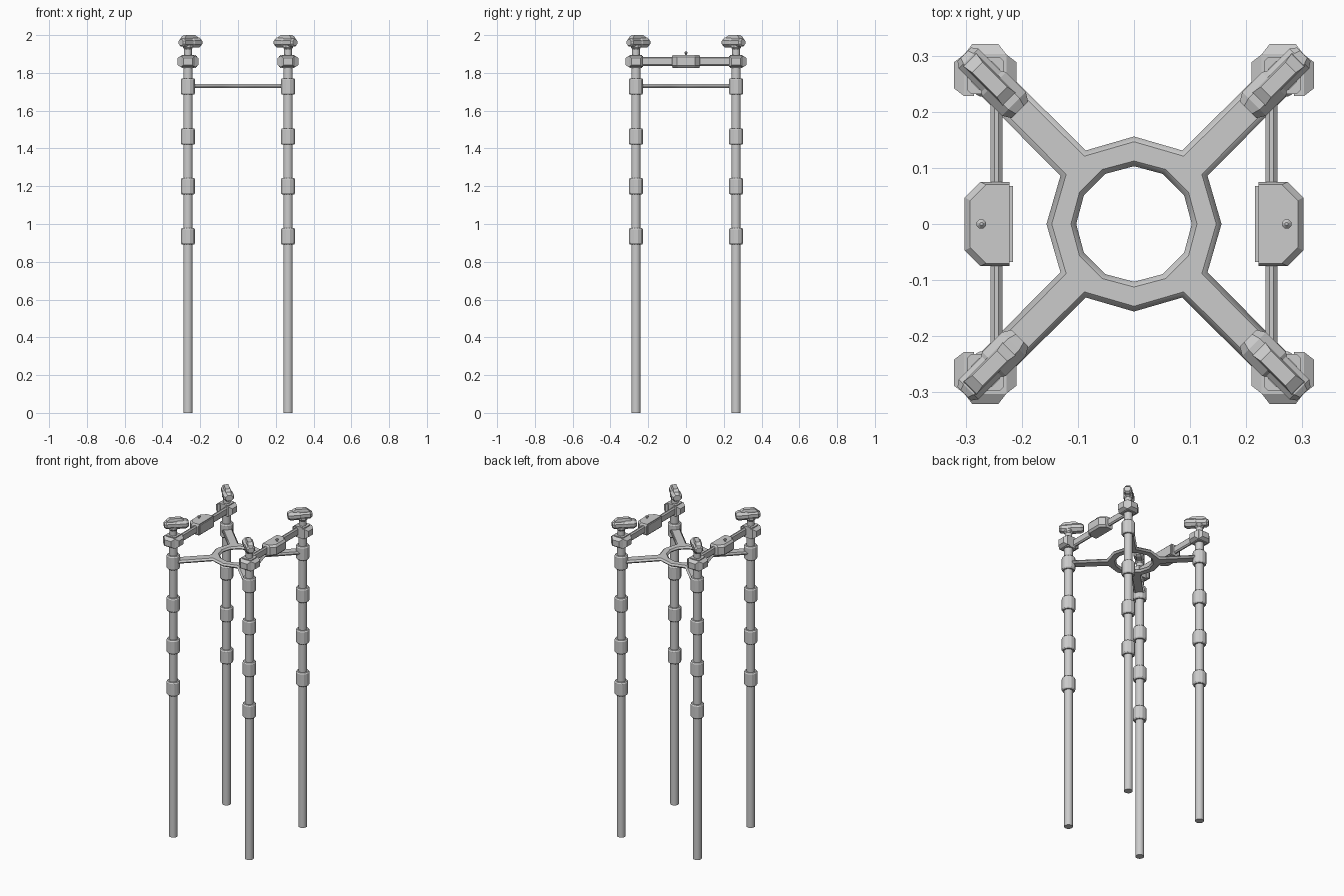
import bpy, bmesh, math
from mathutils import Matrix, Vector

if "Cube" in bpy.data.objects:
    bpy.data.objects.remove(bpy.data.objects["Cube"])

P = 0.265          # pole offset from the centre in x and y


def loft(name, rings, matrix=Matrix(), mirror=(False, False), smooth=False):
    """Skin a list of equal-length rings, cap both ends, mirror about the origin."""
    bm = bmesh.new()
    loops = [[bm.verts.new(matrix @ Vector(p)) for p in r] for r in rings]
    for a, b in zip(loops, loops[1:]):
        n = len(a)
        for i in range(n):
            bm.faces.new((a[i], a[(i + 1) % n], b[(i + 1) % n], b[i]))
    bm.faces.new(loops[0][::-1])
    bm.faces.new(loops[-1])
    bmesh.ops.recalc_face_normals(bm, faces=bm.faces)
    me = bpy.data.meshes.new(name)
    bm.to_mesh(me)
    bm.free()
    ob = bpy.data.objects.new(name, me)
    bpy.context.collection.objects.link(ob)
    if any(mirror):
        m = ob.modifiers.new("mirror", 'MIRROR')
        m.use_axis = (mirror[0], mirror[1], False)
        m.use_mirror_merge = False
    if smooth:
        bpy.context.view_layer.objects.active = ob
        ob.select_set(True)
        bpy.ops.object.shade_smooth_by_angle(angle=math.radians(35))
        ob.select_set(False)
    return ob


def ngon(r, z, n=16):
    return [(r * math.cos((i + .5) * math.tau / n), r * math.sin((i + .5) * math.tau / n), z)
            for i in range(n)]


def rect(w, h, z, c=None):
    """Rectangle ring, with corners cut by c when given."""
    x, y = w / 2, h / 2
    if c is None:
        return [(-x, -y, z), (x, -y, z), (x, y, z), (-x, y, z)]
    return [(-x + c, -y, z), (x - c, -y, z), (x, -y + c, z), (x, y - c, z),
            (x - c, y, z), (-x + c, y, z), (-x, y - c, z), (-x, -y + c, z)]


def frame(origin, axis, up):
    """Local z runs along axis, local y along up."""
    a, u = Vector(axis).normalized(), Vector(up)
    m = Matrix((u.cross(a), u, a)).transposed().to_4x4()
    m.translation = origin
    return m


ALL = (True, True)
SIDES = (True, False)
at_pole = Matrix.Translation((P, P, 0))

# Poles with thinner necks at the top
loft("poles", [ngon(.025, 0), ngon(.025, 1.83)], at_pole, ALL, True)
loft("necks", [ngon(.021, 1.82), ngon(.021, 1.945)], at_pole, ALL, True)

# Joint collars
for k, z in enumerate((.935, 1.2, 1.463, 1.728)):
    loft(f"collar_{k + 1}", [ngon(.034, z - .043, 12), ngon(.039, z - .036, 12),
                             ngon(.039, z + .036, 12), ngon(.034, z + .043, 12)], at_pole, ALL)

# Bracket blocks: core with tapered faces
loft("bracket_core", [rect(.066, .066, 1.826, .008), rect(.066, .066, 1.896, .008)], at_pole, ALL)
for label, d in (("outer", (1, 0, 0)), ("inner", (-1, 0, 0)), ("end", (0, 1, 0))):
    loft(f"bracket_{label}_face",
         [rect(.074, .060, .020), rect(.074, .060, .038), rect(.046, .036, .056)],
         frame((P, P, 1.86), d, (0, 0, 1)), ALL)

# Star-shaped spreader plate: twelve-sided opening, four arms, chamfered rim
outline = []
for k in range(4):
    c, s = math.cos(k * math.pi / 2), math.sin(k * math.pi / 2)
    for x, y in ((.156, 0), (.131, .086), (P + .022, P - .022), (P - .022, P + .022), (.086, .131)):
        outline.append((x * c - y * s, x * s + y * c))
hole = [(.103 * math.cos(i * math.pi / 6), .103 * math.sin(i * math.pi / 6)) for i in range(12)]
cu = bpy.data.curves.new("spreader_plate", 'CURVE')
cu.dimensions, cu.fill_mode = '2D', 'BOTH'
cu.extrude, cu.bevel_depth, cu.bevel_resolution, cu.offset = .001, .009, 0, -.009
for pts in (outline, hole):
    sp = cu.splines.new('POLY')
    sp.points.add(len(pts) - 1)
    for p, (x, y) in zip(sp.points, pts):
        p.co = (x, y, 0, 1)
    sp.use_cyclic_u = True
plate = bpy.data.objects.new("spreader_plate", cu)
bpy.context.collection.objects.link(plate)
plate.location.z = 1.73
bpy.context.view_layer.objects.active = plate
plate.select_set(True)
bpy.ops.object.convert(target='MESH')
plate.select_set(False)

# Side rails joining front and back brackets
loft("side_rails", [rect(.021, .048, -P, .007), rect(.021, .048, P, .007)],
     frame((.245, 0, 1.861), (0, 1, 0), (0, 0, 1)), SIDES)


# Control boxes on the rails, with cut outer corners, a back plate and a pin
def box_ring(inset, z):
    o, h = .302 - inset, .075 - inset / 2
    return [(.222, -h, z), (o - .028, -h, z), (o, -h + .028, z),
            (o, h - .028, z), (o - .028, h, z), (.222, h, z)]


loft("control_boxes", [box_ring(.01, 1.826), box_ring(0, 1.838),
                       box_ring(0, 1.884), box_ring(.01, 1.896)], mirror=SIDES)
loft("control_box_back_plates", [rect(.012, .136, 1.832), rect(.012, .136, 1.890)],
     Matrix.Translation((.222, 0, 0)), SIDES)
loft("control_box_pins", [ngon(.005, 1.89, 8), ngon(.005, 1.902, 8), ngon(.009, 1.904, 8),
                          ngon(.009, 1.909, 8), ngon(.003, 1.915, 8)],
     Matrix.Translation((.272, 0, 0)), SIDES)

# Heads aimed diagonally at the centre
head = frame((P, P, 1.961), (-1, -1, 0), (0, 0, 1))
loft("head_bodies", [rect(.034, .030, -.053, .008), rect(.050, .044, -.042, .012),
                     rect(.050, .044, .03, .012)], head, ALL)
loft("head_barrels", [rect(.052, .044, .015, .014), rect(.060, .052, .022, .016),
                      rect(.060, .052, .072, .016), rect(.042, .036, .087, .011)], head, ALL)
top = frame((P - .008, P - .008, 0), (0, 0, 1), (-.7071, -.7071, 0))
loft("head_top_blocks", [rect(.032, .104, 1.978), rect(.032, .096, 1.988),
                         rect(.026, .062, 2.0)], top, ALL)
loft("head_mounts", [ngon(.021, 1.925, 8), ngon(.028, 1.934, 8), ngon(.028, 1.948, 8)],
     at_pole, ALL)
